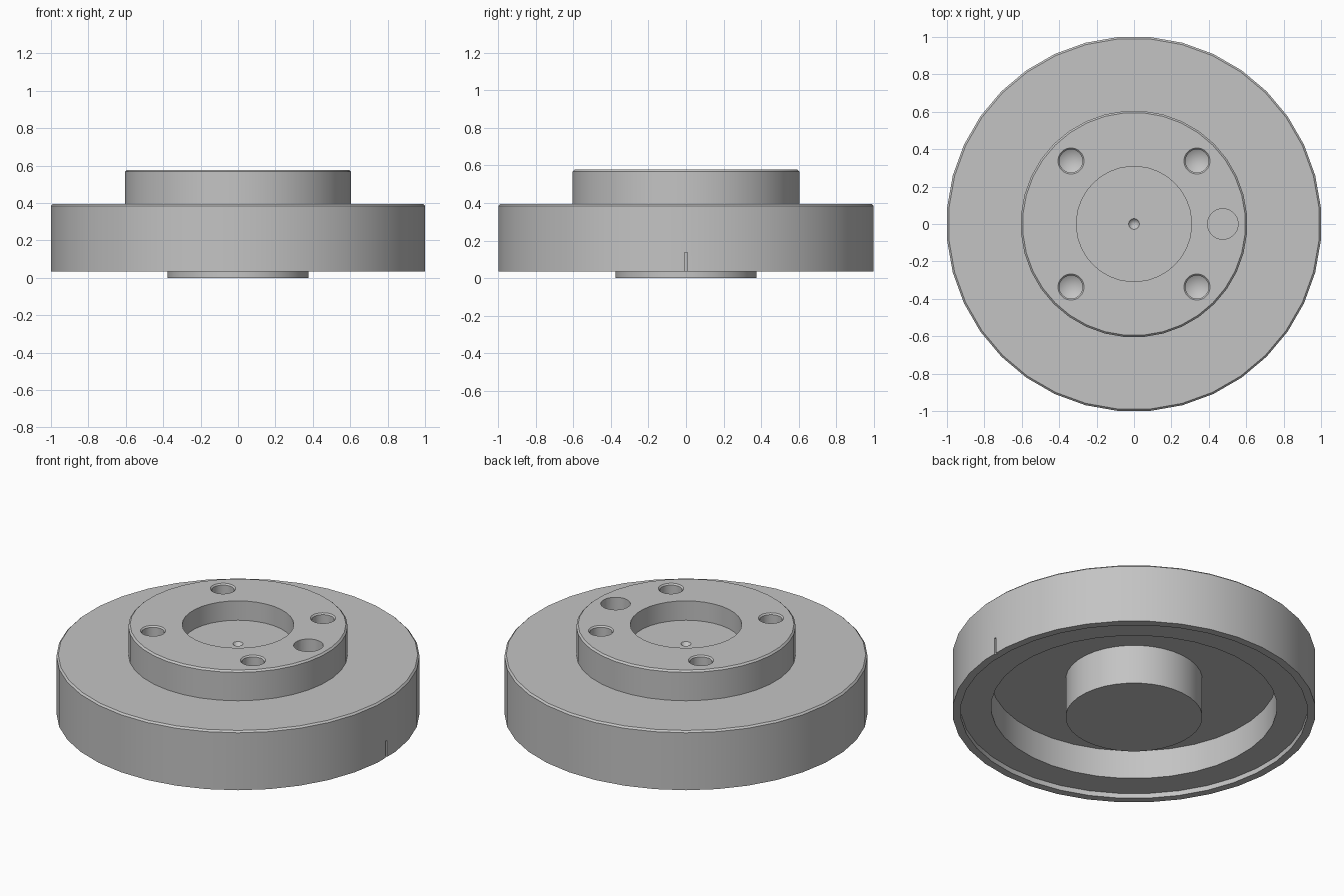
import bpy, bmesh, math
from mathutils import Matrix

cube = bpy.data.objects.get("Cube")
if cube:
    bpy.data.objects.remove(cube, do_unlink=True)

steel = bpy.data.materials.new("grey steel")
steel.use_nodes = True
GREY = (0.55, 0.55, 0.55, 1)
steel.diffuse_color = GREY
steel.node_tree.nodes["Principled BSDF"].inputs["Base Color"].default_value = GREY


def finish(bm, name):
    bmesh.ops.recalc_face_normals(bm, faces=bm.faces)
    mesh = bpy.data.meshes.new(name)
    bm.to_mesh(mesh)
    bm.free()
    mesh.materials.append(steel)
    obj = bpy.data.objects.new(name, mesh)
    bpy.context.collection.objects.link(obj)
    return obj


def lathe(name, profile, sides, x=0, y=0):
    """Turn a closed (radius, height) profile around a vertical axis."""
    bm = bmesh.new()
    half = Matrix.Rotation(math.pi / sides, 3, 'Z')
    verts = [bm.verts.new(half @ bm.verts.new((r, 0, z)).co) for r, z in profile]
    bmesh.ops.delete(bm, geom=[v for v in bm.verts if v not in verts], context='VERTS')
    edges = [bm.edges.new(pair) for pair in zip(verts, verts[1:])]
    bmesh.ops.spin(bm, geom=verts + edges, cent=(0, 0, 0), axis=(0, 0, 1),
                   angle=math.tau, steps=sides, use_duplicate=False)
    bmesh.ops.remove_doubles(bm, verts=bm.verts, dist=0.0001)
    bmesh.ops.translate(bm, verts=bm.verts, vec=(x, y, 0))
    return finish(bm, name)


def cut(target, cutter):
    cutter.hide_render = True
    mod = target.modifiers.new("cut", 'BOOLEAN')
    mod.operation = 'DIFFERENCE'
    mod.solver = 'EXACT'
    mod.object = cutter
    bpy.context.view_layer.objects.active = target
    bpy.ops.object.modifier_apply(modifier=mod.name)
    bpy.data.objects.remove(cutter, do_unlink=True)


# Turned body: hub post, underside recess, rim lip, disc, raised boss and bore
TOP = 0.578
body = lathe("flanged_disc", [
    (0, 0), (0.378, 0), (0.378, 0.24), (0.79, 0.24), (0.79, 0.065),
    (0.958, 0.065), (0.958, 0.035), (1.003, 0.035), (1.003, 0.385),
    (0.993, 0.395), (0.606, 0.395), (0.606, TOP - 0.01), (0.596, TOP),
    (0.308, TOP), (0.308, 0.46), (0, 0.46)], 36)

# Four drilled bolt holes with conical bottoms
for sx in (-1, 1):
    for sy in (-1, 1):
        cut(body, lathe("bolt_hole", [
            (0, 0.4), (0.062, 0.437), (0.062, TOP - 0.008),
            (0.08, TOP + 0.01), (0, TOP + 0.01)], 24, 0.337 * sx, 0.337 * sy))

# Flat-bottomed locating hole
cut(body, lathe("locating_hole", [
    (0, 0.45), (0.082, 0.45), (0.082, 0.62), (0, 0.62)], 24, 0.475, 0))

# Centre mark in the bore floor
cut(body, lathe("centre_mark", [
    (0, 0.42), (0.036, 0.47), (0, 0.47)], 20))

# Timing notch at the foot of the rim
bm = bmesh.new()
bmesh.ops.create_cube(bm, size=1)
bmesh.ops.scale(bm, verts=bm.verts, vec=(0.04, 0.014, 0.12))
bmesh.ops.translate(bm, verts=bm.verts, vec=(1.005, 0, 0.075))
cut(body, finish(bm, "timing_notch"))

# Smooth walls, crisp edges
bpy.ops.object.select_all(action='DESELECT')
body.select_set(True)
bpy.context.view_layer.objects.active = body
bpy.ops.object.shade_smooth_by_angle(angle=math.radians(25))
